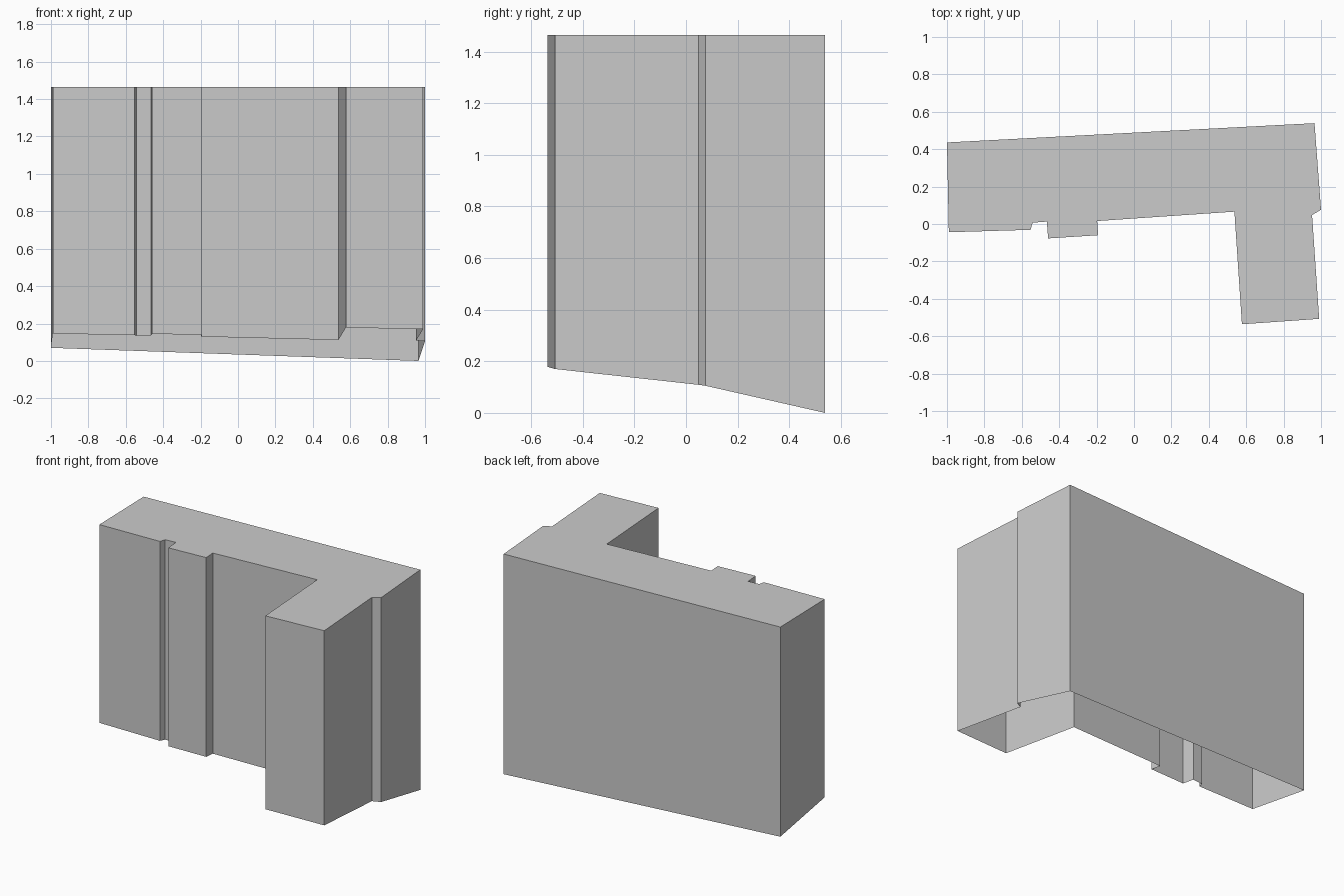
import bpy, bmesh

if "Cube" in bpy.data.objects:
    bpy.data.objects.remove(bpy.data.objects["Cube"])

ROOF_Z = 1.465

# Footprint, clockwise from the back left: x, y and height of the wall foot
footprint = [
    (-1.0, 0.436, 0.07), (0.965, 0.539, 0.0),          # long back wall
    (1.0, 0.076, 0.105), (0.952, 0.048, 0.109),        # step in the right wall
    (0.99, -0.507, 0.17), (0.577, -0.536, 0.178),      # front of the wing
    (0.537, 0.066, 0.112), (-0.197, 0.016, 0.13),      # inner corner, recess
    (-0.192, -0.06, 0.139), (-0.459, -0.077, 0.145),   # shallow bay
    (-0.466, 0.013, 0.135), (-0.542, 0.007, 0.134),    # narrow slot
    (-0.553, -0.031, 0.138), (-0.99, -0.044, 0.146),   # left front wall
]


def extruded_shell(name, points, top):
    """Flat-roofed walls with an uneven, open foot."""
    bm = bmesh.new()
    pts = points[::-1]                                  # counter-clockwise
    low = [bm.verts.new(p) for p in pts]
    high = [bm.verts.new((x, y, top)) for x, y, _ in pts]
    n = len(pts)
    for i in range(n):
        j = (i + 1) % n
        bm.faces.new((low[i], low[j], high[j], high[i]))
    bm.faces.new(high)                                  # roof
    bm.normal_update()
    mesh = bpy.data.meshes.new(name)
    bm.to_mesh(mesh)
    bm.free()
    obj = bpy.data.objects.new(name, mesh)
    bpy.context.collection.objects.link(obj)
    return obj


extruded_shell("building_block", footprint, ROOF_Z)
